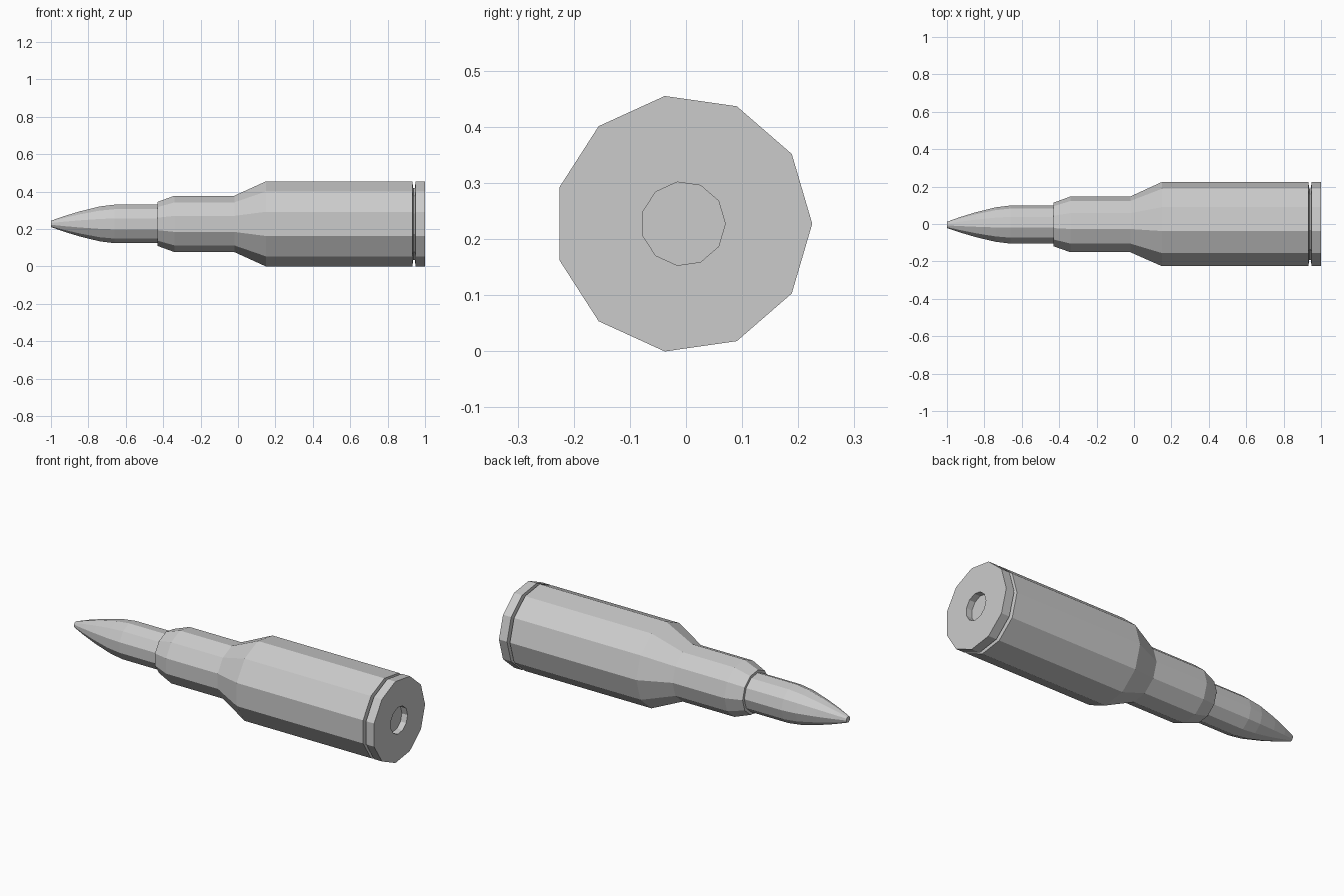
import bpy, bmesh, math

if "Cube" in bpy.data.objects:
    bpy.data.objects.remove(bpy.data.objects["Cube"])

SIDES = 11
CY, CZ = -0.005, 0.2275   # axis position


def lathe(name, profile, cap_start=False, cap_end=False):
    """Revolve (x, radius) points about the long axis with flat facets."""
    bm = bmesh.new()
    rings = []
    for x, r in profile:
        angles = [2 * math.pi * i / SIDES for i in range(SIDES)]
        rings.append([bm.verts.new((x, CY + r * math.cos(a), CZ + r * math.sin(a)))
                      for a in angles])
    for a, b in zip(rings, rings[1:]):
        for i in range(SIDES):
            j = (i + 1) % SIDES
            bm.faces.new((a[i], b[i], b[j], a[j]))
    if cap_start:
        bm.faces.new(rings[0])
    if cap_end:
        bm.faces.new(rings[-1])
    bmesh.ops.recalc_face_normals(bm, faces=bm.faces)
    mesh = bpy.data.meshes.new(name)
    bm.to_mesh(mesh)
    bm.free()
    obj = bpy.data.objects.new(name, mesh)
    bpy.context.collection.objects.link(obj)
    return obj


# Pointed tip section, seated in the case mouth
lathe("pointed_tip", [
    (-1.0, 0.017), (-0.93, 0.042), (-0.845, 0.068), (-0.74, 0.094),
    (-0.66, 0.104), (-0.42, 0.104)], cap_start=True, cap_end=True)

# Case: mouth, neck, shoulder, body, groove, rim and recessed base
lathe("case", [
    (-0.43, 0.104), (-0.43, 0.119), (-0.34, 0.152), (-0.02, 0.152),
    (0.15, 0.23), (0.932, 0.23), (0.937, 0.195), (0.945, 0.195),
    (0.95, 0.23), (1.0, 0.23), (1.0, 0.075), (0.965, 0.075)], cap_start=True, cap_end=True)
